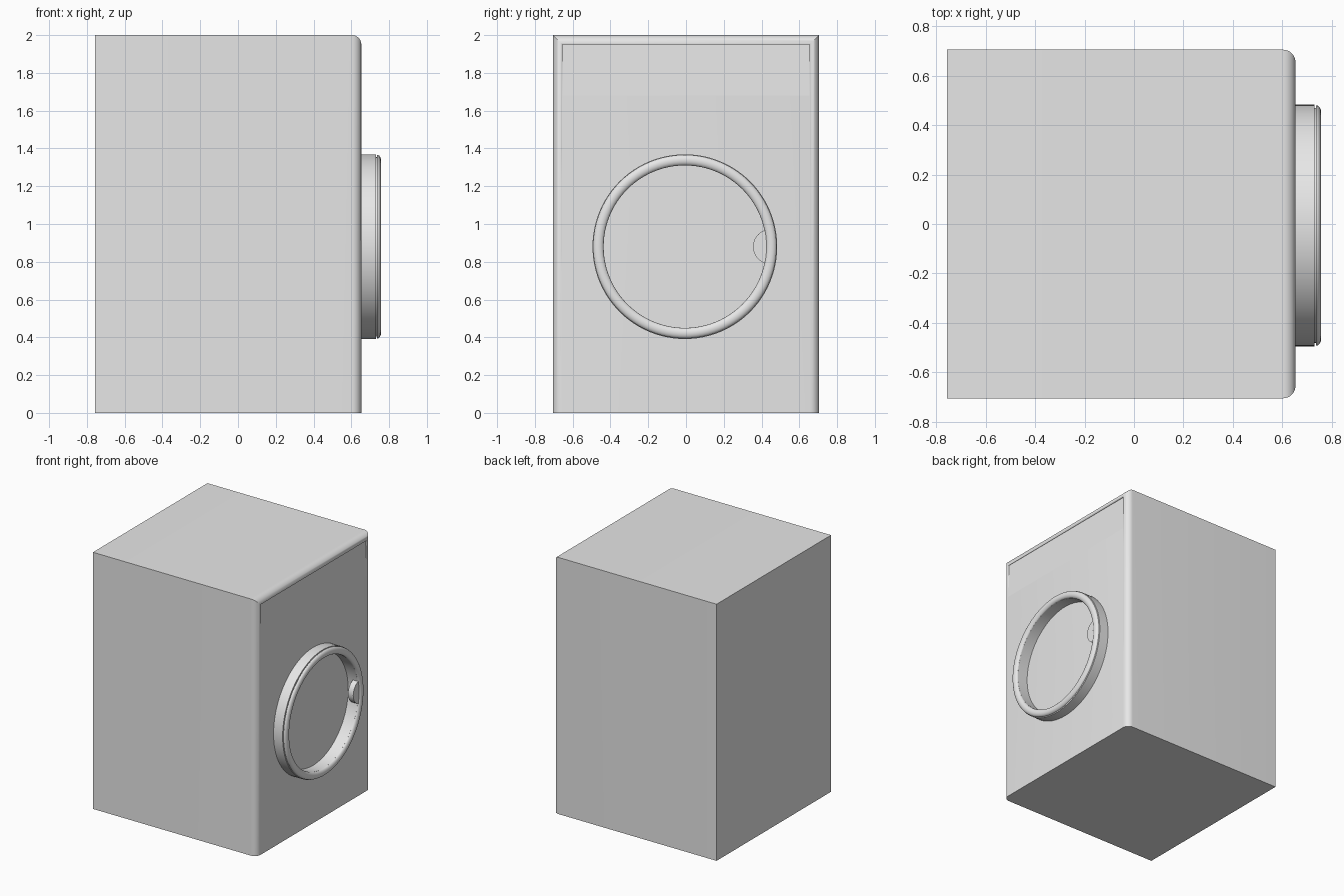
import bpy, bmesh
from math import sin, cos, pi, radians
from mathutils import Vector

if "Cube" in bpy.data.objects:
    bpy.data.objects.remove(bpy.data.objects["Cube"], do_unlink=True)

grey = bpy.data.materials.new("light grey")
grey.use_nodes = True
grey.diffuse_color = (0.8, 0.8, 0.8, 1)
grey.node_tree.nodes["Principled BSDF"].inputs["Base Color"].default_value = (0.8, 0.8, 0.8, 1)

FACE, HALF, BACK, TOP = 0.653, 0.705, -0.757, 2.0
ROUND = 0.05
DOOR_Y, DOOR_Z = -0.006, 0.88


def finish(name, bm, angle=35):
    bmesh.ops.recalc_face_normals(bm, faces=bm.faces)
    mesh = bpy.data.meshes.new(name)
    bm.to_mesh(mesh)
    bm.free()
    mesh.materials.append(grey)
    obj = bpy.data.objects.new(name, mesh)
    bpy.context.collection.objects.link(obj)
    bpy.ops.object.select_all(action='DESELECT')
    obj.select_set(True)
    bpy.context.view_layer.objects.active = obj
    bpy.ops.object.shade_smooth_by_angle(angle=radians(angle))
    return obj


def prism(points, offset):
    """Extrude a flat outline along an offset."""
    bm = bmesh.new()
    face = bm.faces.new([bm.verts.new(p) for p in points])
    new = bmesh.ops.extrude_face_region(bm, geom=[face])["geom"]
    bmesh.ops.translate(bm, vec=offset,
                        verts=[v for v in new if isinstance(v, bmesh.types.BMVert)])
    return bm


# Cabinet: box rounded on the door side along the top and both upright edges
bm = prism([(BACK, -HALF, 0), (FACE, -HALF, 0), (FACE, -HALF, TOP), (BACK, -HALF, TOP)],
           (0, 2 * HALF, 0))
edges = [e for e in bm.edges if all(v.co.x > 0 for v in e.verts)
         and any(v.co.z > 1 for v in e.verts)]
bmesh.ops.bevel(bm, geom=edges, offset=ROUND, segments=8, profile=0.5, affect='EDGES')
cabinet = finish("cabinet", bm)

# Shallow sloping control panel recess under the top edge
inner = HALF - ROUND
cutter = finish("panel_cutter", prism(
    [(FACE, -inner, 1.68), (FACE + 0.1, -inner, 1.68),
     (FACE + 0.1, -inner, 1.95), (FACE - 0.012, -inner, 1.95)], (0, 2 * inner, 0)))
cutter.hide_render = True
cut = cabinet.modifiers.new("panel_recess", 'BOOLEAN')
cut.operation, cut.object, cut.solver = 'DIFFERENCE', cutter, 'EXACT'
bpy.context.view_layer.objects.active = cabinet
# Keep the cut ahead of any shading modifier
while cabinet.modifiers[0] != cut:
    bpy.ops.object.modifier_move_up(modifier=cut.name)
bpy.ops.object.modifier_apply(modifier=cut.name)
bpy.data.objects.remove(cutter, do_unlink=True)


def ring(name, profile, steps=96):
    """Revolve a closed (x, radius) profile around the door axis."""
    bm = bmesh.new()
    verts = [bm.verts.new((x, DOOR_Y, DOOR_Z + r)) for x, r in profile]
    loop = [bm.edges.new((a, b)) for a, b in zip(verts, verts[1:] + verts[:1])]
    bmesh.ops.spin(bm, geom=verts + loop, cent=(0, DOOR_Y, DOOR_Z), axis=(1, 0, 0),
                   angle=2 * pi, steps=steps, use_merge=True)
    bmesh.ops.remove_doubles(bm, verts=bm.verts, dist=0.0001)
    return finish(name, bm)


# Door base ring, with a narrow groove in front of it
ring("door_base_ring", [(FACE - 0.01, 0.43), (FACE - 0.01, 0.489), (0.731, 0.489),
                        (0.731, 0.475), (0.74, 0.475), (0.74, 0.43)])

# Door rim with a rounded front
arc = [(0.737 + 0.02 * sin(pi * i / 12), 0.458 + 0.028 * cos(pi * i / 12)) for i in range(13)]
ring("door_rim", arc)

# Door handle tab: half disc reaching inwards from the rim
tab = []
for i in range(25):
    a = pi / 2 + pi * i / 24
    tab.append((0.70, 0.448 + 0.093 * cos(a), DOOR_Z + 0.093 * sin(a)))
finish("door_handle", prism(tab, (0.045, 0, 0)))
